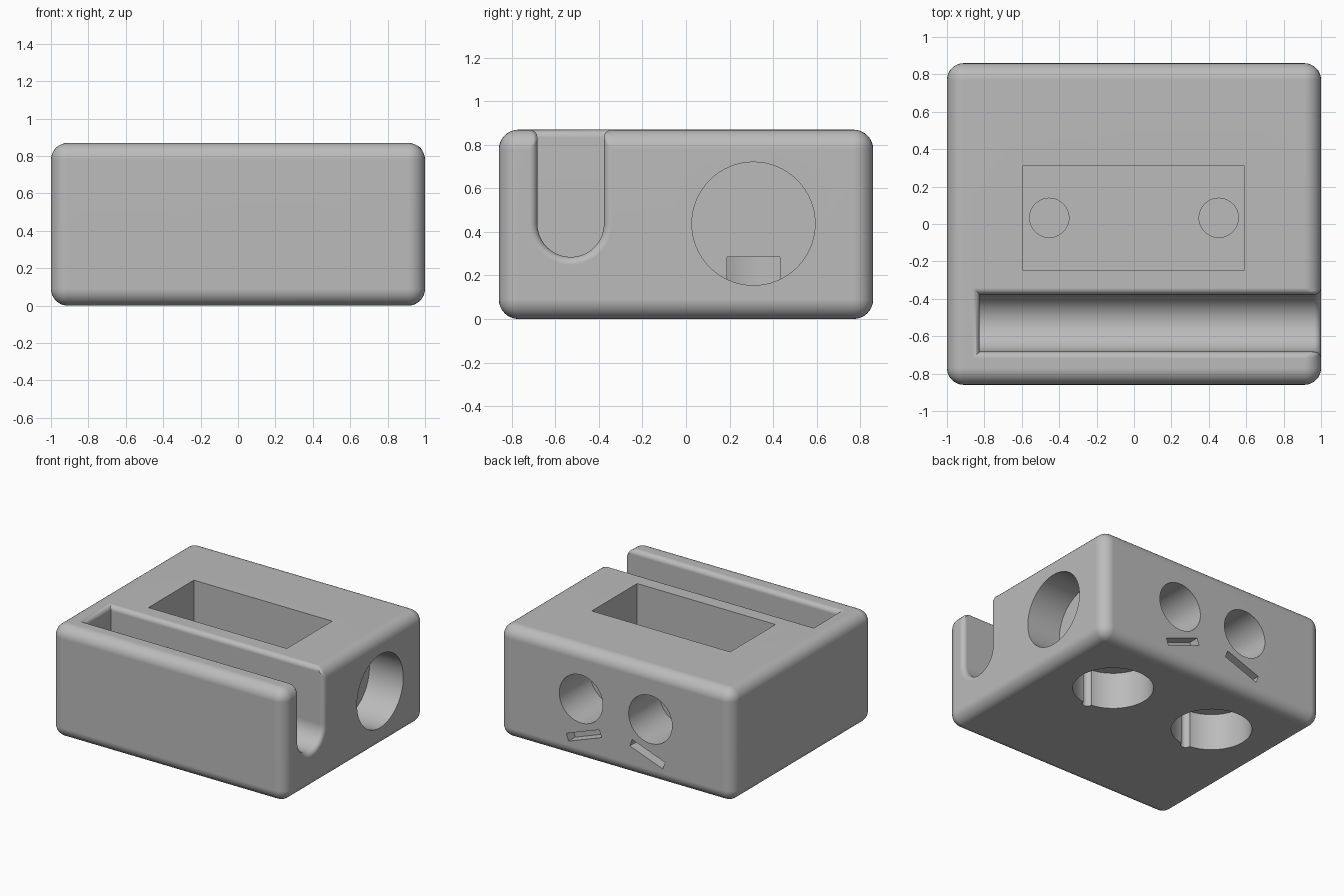
import bpy, bmesh, math
from mathutils import Matrix, Vector

cube = bpy.data.objects.get("Cube")
if cube:
    bpy.data.objects.remove(cube, do_unlink=True)

W, D, H = 2.0, 1.72, 0.87          # overall block size
ROUND, RIM = 0.09, 0.036           # outer and slot rim rounding
SLOT_Y, SLOT_R, SLOT_Z, SLOT_END = -0.53, 0.153, 0.438, -0.825

grey = bpy.data.materials.new("light grey plastic")
grey.use_nodes = True
grey.diffuse_color = (0.5, 0.5, 0.5, 1)
grey.node_tree.nodes["Principled BSDF"].inputs["Base Color"].default_value = (0.5, 0.5, 0.5, 1)


def make(name, bm):
    bmesh.ops.recalc_face_normals(bm, faces=bm.faces)
    mesh = bpy.data.meshes.new(name)
    bm.to_mesh(mesh)
    bm.free()
    obj = bpy.data.objects.new(name, mesh)
    bpy.context.collection.objects.link(obj)
    mesh.materials.append(grey)
    return obj


def box(name, lo, hi, tilt=0):
    lo, hi = Vector(lo), Vector(hi)
    bm = bmesh.new()
    m = Matrix.Translation((lo + hi) / 2) @ Matrix.Rotation(tilt, 4, 'Y') @ Matrix.Diagonal((*(hi - lo), 1))
    bmesh.ops.create_cube(bm, size=1, matrix=m)
    return make(name, bm)


def rod(name, start, end, radius, sides=64):
    start, end = Vector(start), Vector(end)
    axis = end - start
    bm = bmesh.new()
    m = Matrix.Translation((start + end) / 2) @ axis.to_track_quat('Z', 'Y').to_matrix().to_4x4()
    bmesh.ops.create_cone(bm, cap_ends=True, segments=sides, radius1=radius, radius2=radius,
                          depth=axis.length, matrix=m)
    return make(name, bm)


def activate(obj):
    bpy.ops.object.select_all(action='DESELECT')
    obj.select_set(True)
    bpy.context.view_layer.objects.active = obj


def cut(obj, cutter):
    cutter.hide_render = True
    mod = obj.modifiers.new("cut", 'BOOLEAN')
    mod.operation, mod.solver, mod.object = 'DIFFERENCE', 'EXACT', cutter
    activate(obj)
    bpy.ops.object.modifier_apply(modifier=mod.name)
    bpy.data.objects.remove(cutter, do_unlink=True)


# Block with a round-bottomed slot open at the top and one end
body = box("block_body", (-W / 2, -D / 2, 0), (W / 2, D / 2, H))
bm = bmesh.new()
outline = [(SLOT_Y - SLOT_R, H + 0.2)]
for i in range(25):
    a = math.pi + math.pi * i / 24
    outline.append((SLOT_Y + SLOT_R * math.cos(a), SLOT_Z + SLOT_R * math.sin(a)))
outline.append((SLOT_Y + SLOT_R, H + 0.2))
face = bm.faces.new([bm.verts.new((SLOT_END, y, z)) for y, z in outline])
extruded = bmesh.ops.extrude_face_region(bm, geom=[face])["geom"]
bmesh.ops.translate(bm, vec=(W, 0, 0), verts=[v for v in extruded if isinstance(v, bmesh.types.BMVert)])
cut(body, make("slot_cutter", bm))

# Round outer edges widely and the slot rim finely
bm = bmesh.new()
bm.from_mesh(body.data)
weight = bm.edges.layers.float.new("bevel_weight_edge")


def planes(co):
    sides = ((co.x, W / 2, 'right'), (co.x, -W / 2, 'left'), (co.y, D / 2, 'back'),
             (co.y, -D / 2, 'front'), (co.z, H, 'top'), (co.z, 0, 'bottom'))
    return {n for value, at, n in sides if abs(value - at) < 1e-4}


for e in bm.edges:
    shared = planes(e.verts[0].co) & planes(e.verts[1].co)
    if len(shared) == 2:
        e[weight] = 1.0
    elif shared:
        e[weight] = RIM / ROUND
bm.to_mesh(body.data)
bm.free()
bevel = body.modifiers.new("rounding", 'BEVEL')
bevel.limit_method, bevel.width, bevel.segments = 'WEIGHT', ROUND, 8
activate(body)
bpy.ops.object.modifier_apply(modifier=bevel.name)

# Rectangular pocket in the top
cut(body, box("pocket_cutter", (-0.595, -0.245, 0.4), (0.59, 0.31, H + 0.2)))

# Shallow round recess in the right end
cut(body, rod("end_recess_cutter", (W / 2 - 0.29, 0.31, 0.438), (W, 0.31, 0.438), 0.283))

for s in (-1, 1):
    # Small blind holes in the pocket floor
    cut(body, rod("floor_hole_cutter", (s * 0.453, 0.033, 0.33), (s * 0.453, 0.033, 0.5), 0.105, 48))
    # Round recesses underneath, each with a small groove
    cut(body, rod("base_recess_cutter", (s * 0.453, 0.31, -0.1), (s * 0.453, 0.31, 0.285), 0.285))
    cut(body, rod("base_groove_cutter", (s * 0.453, 0.027, -0.1), (s * 0.453, 0.027, 0.284), 0.037, 24))
    # Round holes in the back with a slanted slit below each
    cut(body, rod("back_hole_cutter", (s * 0.297, D / 2 - 0.38, 0.477), (s * 0.297, D, 0.477), 0.186))
    cut(body, box("slit_cutter", (s * 0.272 - 0.15, D / 2 - 0.08, 0.172),
                  (s * 0.272 + 0.15, D, 0.23), s * math.radians(20)))

# Smooth rounded surfaces with crisp cut edges
activate(body)
bpy.ops.object.shade_smooth_by_angle(angle=math.radians(30))
normals = body.modifiers.new("flat_face_normals", 'WEIGHTED_NORMAL')
normals.keep_sharp = True
